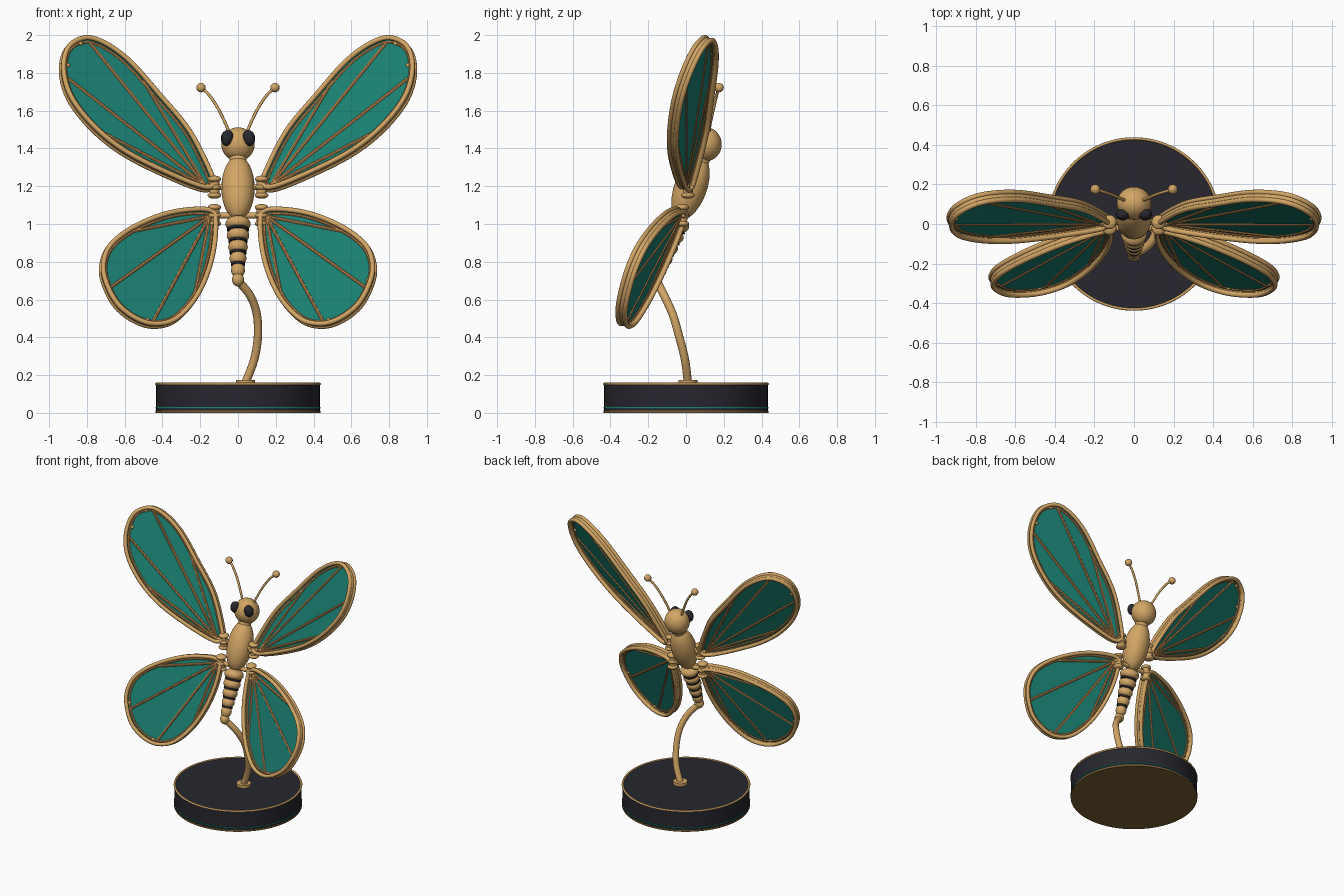
import bpy, math
from mathutils import Vector

if "Cube" in bpy.data.objects:
    bpy.data.objects.remove(bpy.data.objects["Cube"])


def material(name, rgb):
    m = bpy.data.materials.new(name)
    m.use_nodes = True
    m.diffuse_color = (*rgb, 1)
    m.node_tree.nodes["Principled BSDF"].inputs["Base Color"].default_value = (*rgb, 1)
    return m


GOLD = material("warm brass", (0.65, 0.38, 0.13))
COPPER = material("copper", (0.6, 0.29, 0.09))
BRONZE = material("dark bronze", (0.2, 0.115, 0.035))
TEAL = material("teal glass", (0.01, 0.21, 0.165))
DARK = material("charcoal", (0.02, 0.02, 0.028))


def finish(name, mat, scale=None, tilt=0):
    o = bpy.context.object
    o.name = name
    o.data.materials.append(mat)
    o.rotation_euler.x += tilt
    if scale:
        o.scale = scale
    bpy.ops.object.shade_smooth_by_angle(angle=math.radians(40))
    return o


def ball(name, mat, loc, size, tilt=0, seg=32):
    bpy.ops.mesh.primitive_uv_sphere_add(segments=seg, ring_count=seg // 2, location=loc)
    return finish(name, mat, size, tilt)


def disc(name, mat, loc, r, depth, tilt=0, seg=32):
    bpy.ops.mesh.primitive_cylinder_add(vertices=seg, radius=r, depth=depth, location=loc)
    return finish(name, mat, tilt=tilt)


def ring(name, mat, loc, r, minor):
    bpy.ops.mesh.primitive_torus_add(major_radius=r, minor_radius=minor, location=loc,
                                     major_segments=96, minor_segments=10)
    return finish(name, mat)


def tube(name, mat, pts, r, closed=False, res=3):
    cu = bpy.data.curves.new(name, "CURVE")
    cu.dimensions = "3D"
    cu.bevel_depth, cu.bevel_resolution, cu.use_fill_caps = r, res, True
    sp = cu.splines.new("POLY")
    sp.points.add(len(pts) - 1)
    for p, co in zip(sp.points, pts):
        p.co = (*co, 1)
    sp.use_cyclic_u = closed
    o = bpy.data.objects.new(name, cu)
    bpy.context.collection.objects.link(o)
    bpy.ops.object.select_all(action="DESELECT")
    o.select_set(True)
    bpy.context.view_layer.objects.active = o
    bpy.ops.object.convert(target="MESH")
    return finish(name, mat)


def sheet(name, mat, verts, faces, thick):
    me = bpy.data.meshes.new(name)
    me.from_pydata(verts, [], faces)
    me.materials.append(mat)
    o = bpy.data.objects.new(name, me)
    bpy.context.collection.objects.link(o)
    mod = o.modifiers.new("thickness", "SOLIDIFY")
    mod.thickness, mod.offset = thick, 0


def smooth(points, closed=False, steps=6):
    """Catmull-Rom curve through the points."""
    P = [Vector(p) for p in points]
    n = len(P)
    get = (lambda i: P[i % n]) if closed else (lambda i: P[max(0, min(n - 1, i))])
    out = []
    for i in range(n if closed else n - 1):
        a, b, c, d = (get(i + k) for k in (-1, 0, 1, 2))
        for s in range(steps):
            t = s / steps
            out.append(0.5 * (2 * b + (c - a) * t + (2 * a - 5 * b + 4 * c - d) * t * t
                              + (3 * b - a - 3 * c + d) * t ** 3))
    return out if closed else out + [P[-1]]


def inset(line, d):
    """Move a closed clockwise outline inward."""
    out = []
    for i, p in enumerate(line):
        t = (line[(i + 1) % len(line)] - line[i - 1]).normalized()
        out.append(p + Vector((t.y, -t.x)) * d)
    return out


# Round plinth
disc("plinth_foot", BRONZE, (0, 0, 0.006), 0.437, 0.012, seg=96)
disc("plinth", DARK, (0, 0, 0.082), 0.434, 0.144, seg=96)
ring("plinth_teal_line", TEAL, (0, 0, 0.027), 0.432, 0.005)
ring("plinth_top_rim", GOLD, (0, 0, 0.153), 0.432, 0.007)

# Curved stem and its collar
disc("stem_collar", GOLD, (0.04, 0.01, 0.163), 0.05, 0.022)
stem = [(0.04, 0.01, 0.16), (0.085, -0.005, 0.28), (0.105, -0.035, 0.4), (0.1, -0.07, 0.52),
        (0.065, -0.115, 0.62), (0, -0.155, 0.7)]
tube("stem", GOLD, smooth(stem), 0.022, res=5)

# Body along a leaning axis
LEAN = 0.375
TILT = -math.atan(LEAN)


def axis(z):
    return (0, -0.16 + LEAN * (z - 0.7), z)


ball("thorax", GOLD, axis(1.19), (0.088, 0.086, 0.178), TILT)
ball("head", GOLD, (0, 0.105, 1.422), (0.088, 0.084, 0.09))
disc("neck", GOLD, axis(1.35), 0.045, 0.06, TILT)
SEGMENTS = 5
for i in range(SEGMENTS):
    z = 1.0 - 0.061 * i
    r = 0.067 - 0.0075 * i
    ball("abdomen_segment", GOLD, axis(z), (r, r, 0.042), TILT)
    if i < SEGMENTS - 1:
        disc("abdomen_band", DARK, axis(z - 0.0305), r * 0.85, 0.012, TILT)
ball("tail_tip", GOLD, axis(0.705), (0.032, 0.032, 0.036))

# Wing outlines as (x, z), the plane they lie in, the vein ends and rivets
UPPER = dict(
    name="upper", root=(0.17, 1.2), hinge=(0.125, 0.01, 1.195), plane=(0.01, -0.33, 0.42, 0.14, 1.2),
    outline=[(0.13, 1.25), (0.25, 1.49), (0.41, 1.685), (0.57, 1.865), (0.71, 1.965), (0.82, 1.991),
             (0.915, 1.935), (0.942, 1.81), (0.9, 1.66), (0.78, 1.505), (0.62, 1.375), (0.41, 1.265),
             (0.2, 1.18), (0.13, 1.19)],
    veins=[(0.79, 1.965), (0.9, 1.77), (0.71, 1.48), (0.5, 1.755)],
    rivets=[(0.835, 1.955), (0.9, 1.84)])
LOWER = dict(
    name="lower", root=(0.15, 1.04), hinge=(0.125, -0.02, 1.045), plane=(-0.02, -0.275, 0.37, 0.13, 1.05),
    outline=[(0.13, 1.07), (0.22, 1.085), (0.39, 1.06), (0.57, 0.985), (0.69, 0.89), (0.73, 0.785),
             (0.715, 0.68), (0.65, 0.56), (0.545, 0.48), (0.44, 0.452), (0.33, 0.48), (0.23, 0.58),
             (0.16, 0.715), (0.12, 0.865), (0.11, 1.01)],
    veins=[(0.56, 0.96), (0.68, 0.66), (0.45, 0.485), (0.23, 0.62)],
    rivets=[(0.69, 0.7), (0.48, 0.49)])


def build_wing(w, side, label):
    y0, sx, sz, x0, z0 = w["plane"]
    normal = Vector((-sx, 1, -sz)).normalized()

    def place(p, off=0):
        v = Vector((p[0], y0 + sx * (p[0] - x0) + sz * (p[1] - z0), p[1])) + normal * off
        v.x *= side
        return v

    name = f"{label}_{w['name']}_wing"
    outline = smooth(w["outline"], True)
    line = inset(outline, 0.013)
    n = len(line)
    # Glass, double rim, the wall joining the rims and a thin inner trim
    sheet(name + "_glass", TEAL, [place(p) for p in line], [range(n)], 0.004)
    for off in (-0.021, 0.021):
        tube(name + "_rim", GOLD, [place(p, off) for p in line], 0.0135, True)
    wall = [place(p, off) for off in (-0.021, 0.021) for p in line]
    sheet(name + "_rim_wall", GOLD, wall,
          [(i, (i + 1) % n, n + (i + 1) % n, n + i) for i in range(n)], 0.012)
    tube(name + "_trim", COPPER, [place(p) for p in inset(outline, 0.03)], 0.008, True, 2)
    # Veins fan from the root
    for end in w["veins"]:
        tube(name + "_vein", COPPER, [place(w["root"]), place(end)], 0.009, res=2)
    for p in w["rivets"]:
        ball(name + "_rivet", GOLD, place(p), (0.012,) * 3, seg=12)
    # Hinge barrel, flanges and arm to the body
    hx, hy, hz = w["hinge"]
    disc(name + "_hinge", GOLD, (side * hx, hy, hz), 0.026, 0.11)
    for dz in (-0.043, 0, 0.043):
        ball(name + "_hinge_flange", GOLD, (side * hx, hy, hz + dz), (0.036, 0.036, 0.018), seg=24)
    tube(name + "_arm", GOLD, [(0, hy, hz), (side * hx, hy, hz)], 0.016)
    tube(name + "_root", GOLD, [(side * hx, hy, hz), place(w["root"])], 0.018)


for side, label in ((1, "left"), (-1, "right")):
    for wing in (UPPER, LOWER):
        build_wing(wing, side, label)
    # Eye and antenna
    eye = ball(label + "_eye", DARK, (side * 0.057, 0.048, 1.455), (0.034, 0.03, 0.042))
    eye.rotation_euler.y = side * -0.15
    feeler = [(0.045, 0.12, 1.48), (0.07, 0.13, 1.54), (0.11, 0.148, 1.62),
              (0.155, 0.163, 1.685), (0.196, 0.175, 1.722)]
    feeler = [(side * x, y, z) for x, y, z in feeler]
    tube(label + "_antenna", GOLD, smooth(feeler), 0.008)
    ball(label + "_antenna_tip", GOLD, feeler[-1], (0.025,) * 3, seg=20)
